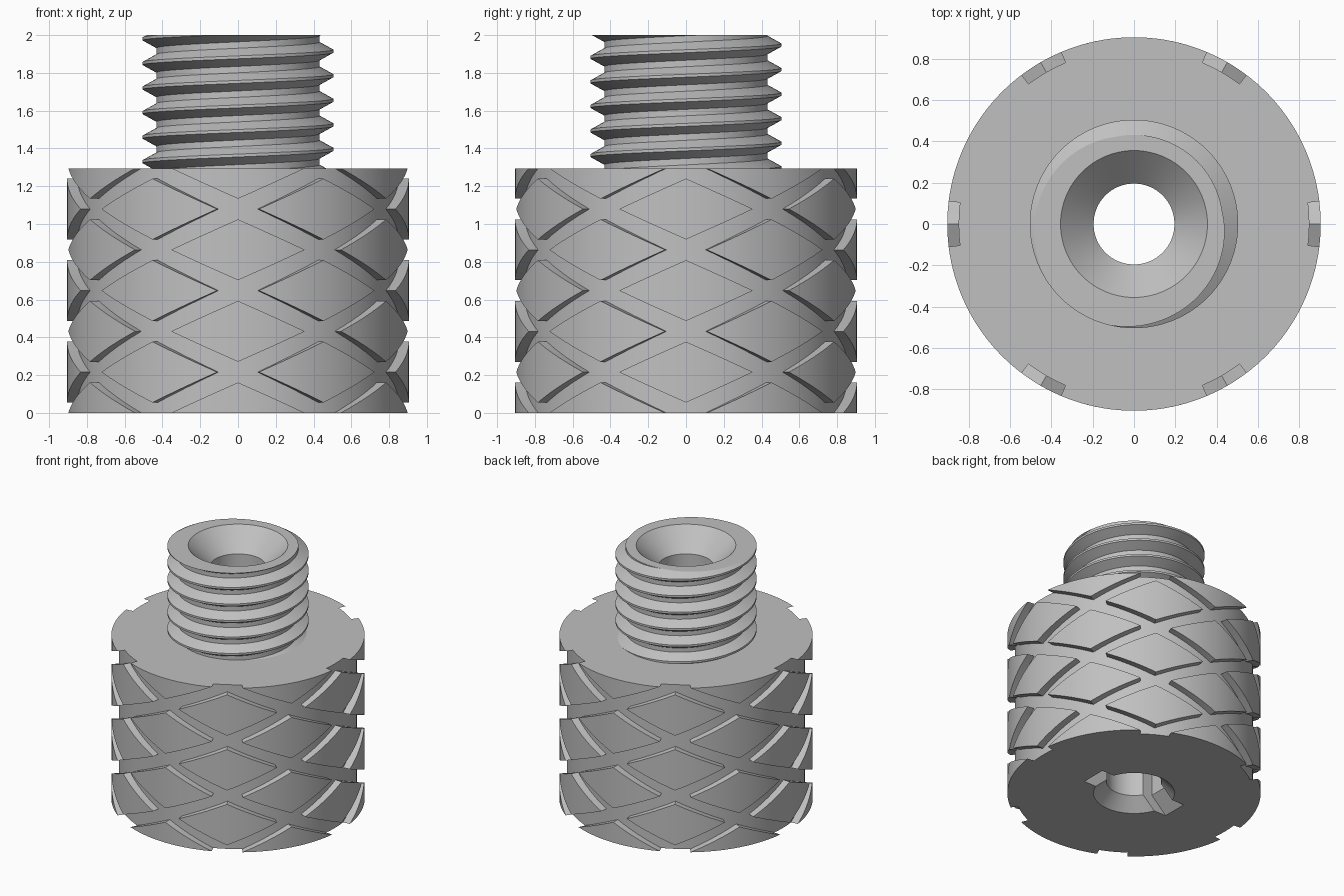
import bpy, bmesh
from math import sin, cos, pi, radians

if "Cube" in bpy.data.objects:
    bpy.data.objects.remove(bpy.data.objects["Cube"], do_unlink=True)

HEIGHT, TOP = 1.295, 2.0              # body height, overall height
CORE_R, OUTER_R = 0.85, 0.905         # groove floor and grip surface
PITCH, CREST, ROOT = 0.13, 0.505, 0.432
SEGS = 96

metal = bpy.data.materials.new("satin grey metal")
metal.use_nodes = True
grey = (0.53, 0.53, 0.53, 1)
metal.diffuse_color = grey
metal.node_tree.nodes["Principled BSDF"].inputs["Base Color"].default_value = grey


def finish(bm, name):
    bmesh.ops.recalc_face_normals(bm, faces=bm.faces[:])
    mesh = bpy.data.meshes.new(name)
    bm.to_mesh(mesh)
    bm.free()
    obj = bpy.data.objects.new(name, mesh)
    mesh.materials.append(metal)
    bpy.context.collection.objects.link(obj)
    return obj


def activate(obj):
    bpy.ops.object.select_all(action='DESELECT')
    obj.select_set(True)
    bpy.context.view_layer.objects.active = obj


def lathe(name, profile):
    """Solid of revolution with flat end caps."""
    bm = bmesh.new()
    rings = [[bm.verts.new((r * cos(2 * pi * i / SEGS), r * sin(2 * pi * i / SEGS), z))
              for i in range(SEGS)] for r, z in profile]
    for a, b in zip(rings, rings[1:]):
        for i in range(SEGS):
            j = (i + 1) % SEGS
            bm.faces.new((a[i], a[j], b[j], b[i]))
    bm.faces.new(rings[0])
    bm.faces.new(rings[-1])
    return finish(bm, name)


def prism(name, outline, half_width):
    """Outline in x and z, extruded along y."""
    bm = bmesh.new()
    face = bm.faces.new([bm.verts.new((x, -half_width, z)) for x, z in outline])
    new = bmesh.ops.extrude_face_region(bm, geom=[face])["geom"]
    verts = [v for v in new if isinstance(v, bmesh.types.BMVert)]
    bmesh.ops.translate(bm, verts=verts, vec=(0, 2 * half_width, 0))
    return finish(bm, name)


def cut(obj, cutters):
    activate(obj)
    for cutter in cutters:
        mod = obj.modifiers.new("cut", 'BOOLEAN')
        mod.operation, mod.solver, mod.object = 'DIFFERENCE', 'EXACT', cutter
        bpy.ops.object.modifier_apply(modifier=mod.name)


def threaded_stud():
    """Helical sweep of a trapezoid thread, trimmed flat at both ends."""
    bm = bmesh.new()
    tooth = [(CREST, -0.06), (CREST, 0.06), (ROOT, 0.37), (ROOT, 0.63)]
    turns, start = 9, 1.915 - 7 * PITCH
    cols = []
    for i in range(SEGS + 1):
        a = 2 * pi * i / SEGS
        cols.append([bm.verts.new((r * cos(a), r * sin(a), start + PITCH * (k + t + i / SEGS)))
                     for k in range(turns) for r, t in tooth])
    for a, b in zip(cols, cols[1:]):
        for j in range(len(a) - 1):
            bm.faces.new((a[j], b[j], b[j + 1], a[j + 1]))
    bmesh.ops.remove_doubles(bm, verts=bm.verts[:], dist=0.0005)
    for z, side in ((HEIGHT - 0.04, -1), (TOP, 1)):
        bmesh.ops.bisect_plane(bm, geom=bm.verts[:] + bm.edges[:] + bm.faces[:], dist=1e-6,
                               plane_co=(0, 0, z), plane_no=(0, 0, side), clear_outer=True)
        rim = [e for e in bm.edges if e.is_boundary
               and all(abs(v.co.z - z) < 1e-4 for v in e.verts)]
        bmesh.ops.contextual_create(bm, geom=rim)
    return finish(bm, "threaded_stud")


def add_diamond(bm, angle, zc, half_angle=radians(23), half_height=0.161, steps=10):
    """One raised pad, clipped to the body height, open at the back."""
    rows = []
    for i in range(-steps, steps + 1):
        t = i / steps
        a, h = angle + t * half_angle, half_height * (1 - abs(t))
        lo, hi = max(zc - h, 0), min(zc + h, HEIGHT)
        rows.append([bm.verts.new((r * cos(a), r * sin(a), z)) for r, z in
                     ((CORE_R - 0.005, lo), (OUTER_R, lo), (OUTER_R, hi), (CORE_R - 0.005, hi))])
    for p, q in zip(rows, rows[1:]):
        for j in range(3):
            bm.faces.new((p[j], q[j], q[j + 1], p[j + 1]))


# Grip pads between the crossed helical grooves
bm = bmesh.new()
row = HEIGHT / 3
for col in range(12):
    for k in range(4):
        zc = row * (k + (0.5 if col % 2 == 0 else 0))
        if zc < HEIGHT + 0.01:
            add_diamond(bm, radians(30 * col), zc)
bmesh.ops.remove_doubles(bm, verts=bm.verts[:], dist=0.0002)
grip = finish(bm, "grip_diamonds")

# Body core and threaded stud
body = lathe("body_core", [(CORE_R, 0), (CORE_R, HEIGHT)])
stud = threaded_stud()

# Through bore with countersinks, and the flared drive slot underneath
bore = lathe("bore_cutter", [(0.3, -0.01), (0.196, 0.094), (0.196, 1.84), (0.366, 2.01)])
slot = prism("slot_cutter", [(-0.39, -0.01), (0.39, -0.01), (0.25, 0.12),
                             (0.25, 0.5), (-0.25, 0.5), (-0.25, 0.12)], 0.1)
cut(body, [bore, slot])
cut(stud, [bore])
for cutter in (bore, slot):
    bpy.data.objects.remove(cutter, do_unlink=True)

for obj in (body, stud, grip):
    activate(obj)
    bpy.ops.object.shade_smooth_by_angle(angle=radians(25))
